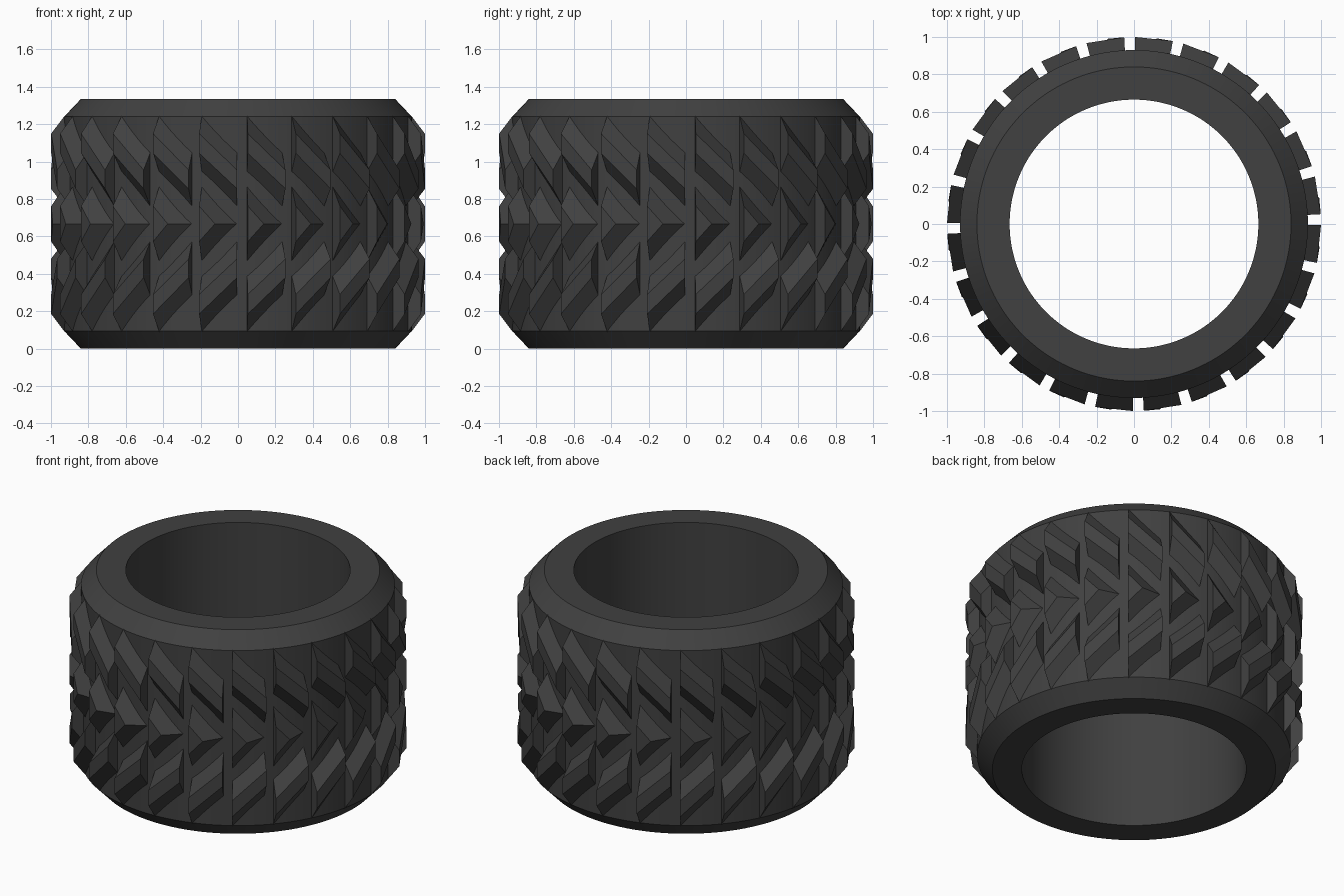
import bpy, bmesh, math

if "Cube" in bpy.data.objects:
    bpy.data.objects.remove(bpy.data.objects["Cube"])

H = 1.335          # tyre width (height in z)
MID = H / 2
R_CORE, R_OUT = 0.93, 1.0
COUNT = 24         # tread blocks around the tyre
START, SPAN = math.radians(3), math.radians(11.7)

rubber = bpy.data.materials.new("dark_rubber")
rubber.diffuse_color = (0.052, 0.052, 0.052, 1)
rubber.use_nodes = True
rubber.node_tree.nodes["Principled BSDF"].inputs["Base Color"].default_value = rubber.diffuse_color


def finish(name, bm):
    bmesh.ops.recalc_face_normals(bm, faces=bm.faces)
    me = bpy.data.meshes.new(name)
    bm.to_mesh(me)
    bm.free()
    me.materials.append(rubber)
    ob = bpy.data.objects.new(name, me)
    bpy.context.collection.objects.link(ob)
    return ob


# Tyre carcass: chamfered ring profile spun about z
def carcass():
    profile = [(0.665, 0), (0.84, 0), (R_CORE, 0.095),
               (R_CORE, H - 0.095), (0.84, H), (0.665, H)]
    bm = bmesh.new()
    n = 144
    rings = []
    for i in range(n):
        a = 2 * math.pi * i / n
        rings.append([bm.verts.new((r * math.cos(a), r * math.sin(a), z)) for r, z in profile])
    for i in range(n):
        a, b = rings[i], rings[(i + 1) % n]
        for j in range(len(profile)):
            k = (j + 1) % len(profile)
            bm.faces.new((a[j], b[j], b[k], a[k]))
    ob = finish("tyre_carcass", bm)
    bpy.context.view_layer.objects.active = ob
    ob.select_set(True)
    bpy.ops.object.shade_smooth_by_angle(angle=math.radians(30))
    ob.select_set(False)


# Tread row: sloped blocks repeated around the carcass.
# base and top are matching outlines of (fraction across block, z).
def tread_row(name, base, top, flip=False):
    bm = bmesh.new()
    for i in range(COUNT):
        a0 = -math.pi / 2 + START + i * 2 * math.pi / COUNT

        def point(u, z, r):
            a = a0 + u * SPAN
            return bm.verts.new((r * math.cos(a), r * math.sin(a), H - z if flip else z))

        lo = [point(u, z, R_CORE - 0.002) for u, z in base]
        hi = [point(u, z, R_OUT) for u, z in top]
        bm.faces.new(lo)
        bm.faces.new(hi)
        for j in range(len(lo)):
            k = (j + 1) % len(lo)
            bm.faces.new((lo[j], lo[k], hi[k], hi[j]))
    finish(name, bm)


carcass()

# Slanted shoulder blocks, mirrored top and bottom
shoulder_base = [(0, 1.245), (0, 0.945), (1, 0.76), (1, 1.05)]
shoulder_top = [(0, 1.15), (0, 1.045), (1, 0.855), (1, 0.955)]
tread_row("upper_shoulder_tread", shoulder_base, shoulder_top)
tread_row("lower_shoulder_tread", shoulder_base, shoulder_top, flip=True)

# Arrow-shaped centre blocks
tread_row("centre_tread",
          [(0, MID + 0.2), (0, MID - 0.2), (1, MID)],
          [(0, MID + 0.095), (0, MID - 0.095), (0.42, MID)])
